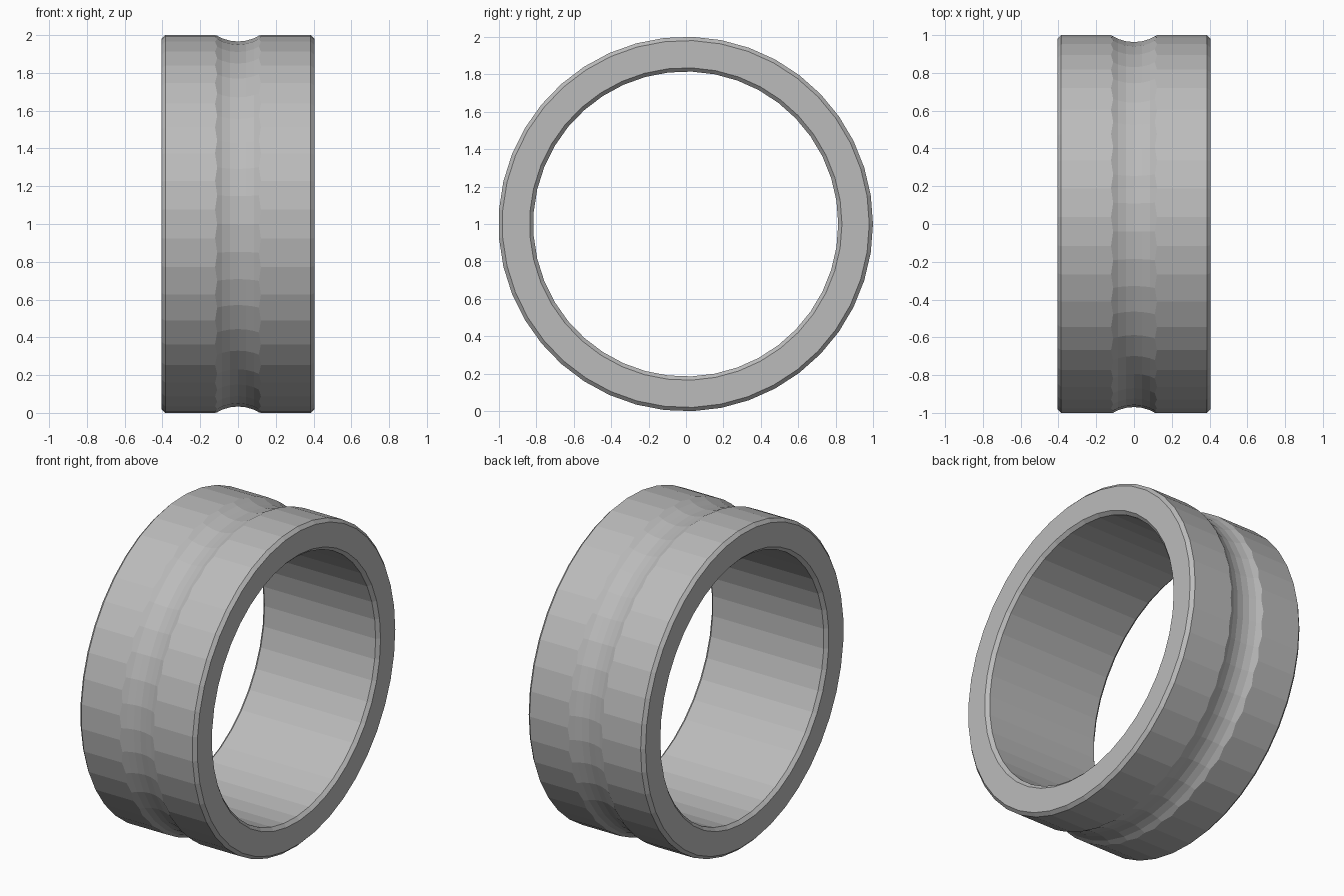
import bpy, bmesh, math
from mathutils import Vector

SEGMENTS = 41
CENTRE = Vector((0, -0.0015, 1))

if "Cube" in bpy.data.objects:
    bpy.data.objects.remove(bpy.data.objects["Cube"], do_unlink=True)

steel = bpy.data.materials.new("grey steel")
steel.use_nodes = True
colour = (0.5, 0.5, 0.5, 1)
steel.diffuse_color = colour
steel.node_tree.nodes["Principled BSDF"].inputs["Base Color"].default_value = colour


def lathe(name, profile, side):
    """Turn a closed (x, radius) profile about the x axis, starting at +y or -y."""
    bm = bmesh.new()
    verts = [bm.verts.new((x, side * r, 0)) for x, r in profile]
    edges = [bm.edges.new((v, verts[i - 1])) for i, v in enumerate(verts)]
    bmesh.ops.spin(bm, geom=verts + edges, cent=(0, 0, 0), axis=(1, 0, 0),
                   angle=math.tau, steps=SEGMENTS)
    bmesh.ops.remove_doubles(bm, verts=bm.verts, dist=0.0005)
    bmesh.ops.recalc_face_normals(bm, faces=bm.faces)
    mesh = bpy.data.meshes.new(name)
    bm.to_mesh(mesh)
    bm.free()
    mesh.materials.append(steel)
    obj = bpy.data.objects.new(name, mesh)
    obj.location = CENTRE
    bpy.context.collection.objects.link(obj)
    return obj


# Ring with chamfered rims, inside and out
half, outer, inner, chamfer = 0.405, 1.0007, 0.815, 0.02
rim = [(half - chamfer, inner), (half, inner + chamfer),
       (half, outer - chamfer), (half - chamfer, outer)]
ring = lathe("ring", rim + [(-x, r) for x, r in reversed(rim)], 1)

# Round-bottomed groove, cut by a torus turned half a step from the ring
minor, floor, sides = 0.22, 0.967, 32
circle = [(minor * math.sin(math.tau * i / sides),
           floor + minor - minor * math.cos(math.tau * i / sides))
          for i in range(sides)]
cutter = lathe("groove_cutter", circle, -1)
cutter.hide_render = True
cutter.hide_viewport = True

groove = ring.modifiers.new("groove", "BOOLEAN")
groove.operation = "DIFFERENCE"
groove.solver = "EXACT"
groove.object = cutter

# Bake the cut and discard the cutter
bpy.context.view_layer.update()
graph = bpy.context.evaluated_depsgraph_get()
cut_mesh = bpy.data.meshes.new_from_object(ring.evaluated_get(graph))
ring.modifiers.clear()
ring.data = cut_mesh
bpy.data.objects.remove(cutter, do_unlink=True)
